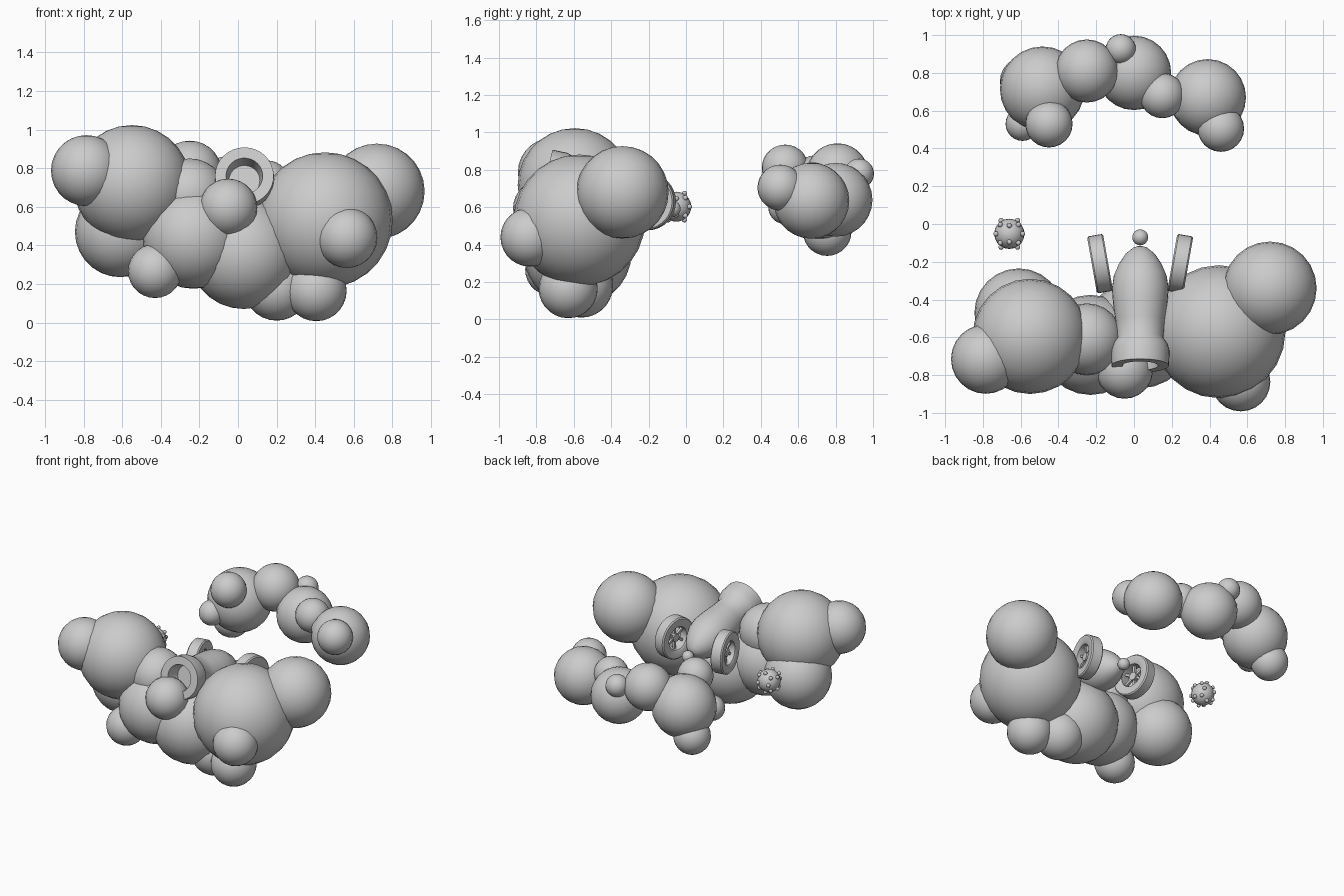
import bpy, math
from mathutils import Vector, Matrix

if "Cube" in bpy.data.objects:
    bpy.data.objects.remove(bpy.data.objects["Cube"])

grey = bpy.data.materials.new("plain grey")
grey.diffuse_color = (0.6, 0.6, 0.6, 1)
grey.use_nodes = True
grey.node_tree.nodes["Principled BSDF"].inputs["Base Color"].default_value = grey.diffuse_color


def finish(ob, name, angle=40):
    ob.name = name
    ob.data.materials.clear()
    ob.data.materials.append(grey)
    bpy.ops.object.select_all(action='DESELECT')
    ob.select_set(True)
    bpy.context.view_layer.objects.active = ob
    bpy.ops.object.shade_smooth_by_angle(angle=math.radians(angle))
    return ob


def ball(name, x, y, z, r, seg=24, rings=14):
    bpy.ops.mesh.primitive_uv_sphere_add(segments=seg, ring_count=rings, radius=r, location=(x, y, z))
    return finish(bpy.context.object, name)


def lathe(name, profile, matrix, steps=32, closed=False):
    """Revolve (radius, height) points about local z."""
    verts, faces, n = [], [], len(profile)
    for i in range(steps):
        a = math.tau * i / steps
        verts += [(r * math.cos(a), r * math.sin(a), h) for r, h in profile]
    for i in range(steps):
        j = (i + 1) % steps
        for k in range(n if closed else n - 1):
            m = (k + 1) % n
            faces.append((i * n + k, j * n + k, j * n + m, i * n + m))
    me = bpy.data.meshes.new(name)
    me.from_pydata(verts, [], faces)
    ob = bpy.data.objects.new(name, me)
    bpy.context.collection.objects.link(ob)
    ob.matrix_world = matrix
    bpy.context.view_layer.objects.active = ob
    ob.select_set(True)
    bpy.ops.object.mode_set(mode='EDIT')
    bpy.ops.mesh.select_all(action='SELECT')
    bpy.ops.mesh.remove_doubles(threshold=0.0001)
    bpy.ops.mesh.normals_make_consistent(inside=False)
    bpy.ops.object.mode_set(mode='OBJECT')
    return finish(ob, name)


# front cloud: right half, middle, left half
front_puffs = [
    (0.45, -0.57, 0.53, 0.352), (0.72, -0.34, 0.68, 0.247), (0.565, -0.835, 0.44, 0.157),
    (0.405, -0.63, 0.165, 0.158), (0.20, -0.56, 0.18, 0.17), (0.03, -0.58, 0.36, 0.29),
    (-0.23, -0.64, 0.44, 0.265), (-0.43, -0.72, 0.267, 0.14), (-0.05, -0.775, 0.595, 0.15),
    (-0.25, -0.61, 0.66, 0.19), (-0.55, -0.595, 0.718, 0.305), (-0.785, -0.715, 0.787, 0.184),
    (-0.61, -0.47, 0.47, 0.235)]
for p in front_puffs:
    ball("front_cloud_puff", *p)

# back cloud
back_puffs = [
    (-0.485, 0.715, 0.655, 0.225), (-0.25, 0.81, 0.775, 0.167), (0.0, 0.80, 0.64, 0.197),
    (0.39, 0.67, 0.635, 0.203), (0.46, 0.505, 0.705, 0.123), (0.15, 0.68, 0.72, 0.12),
    (0.29, 0.62, 0.67, 0.09), (-0.07, 0.925, 0.78, 0.08), (-0.45, 0.53, 0.81, 0.125),
    (-0.59, 0.53, 0.60, 0.09), (-0.58, 0.755, 0.47, 0.13)]
for p in back_puffs:
    ball("back_cloud_puff", *p)

# rocket body with open nozzle, nose pointing back and slightly down
axis = Vector((0, 0.97, -0.24)).normalized()
base = Vector((0.033, -0.75, 0.76))
body = [(0, 0.10), (0.08, 0.10), (0.095, 0), (0.152, 0), (0.155, 0.08), (0.145, 0.115),
        (0.122, 0.15), (0.13, 0.24), (0.144, 0.34), (0.15, 0.42), (0.14, 0.49),
        (0.115, 0.55), (0.08, 0.605), (0.04, 0.64), (0, 0.655)]
turn = axis.to_track_quat('Z', 'Y').to_matrix().to_4x4()
lathe("rocket_body", body, Matrix.Translation(base) @ turn)
ball("nose_knob", *(base + axis * 0.70), 0.042)

# side wheels: open rim, thin hub and spokes
rim = [(0.085, -0.035), (0.095, -0.043), (0.145, -0.043), (0.153, -0.035),
       (0.153, 0.035), (0.145, 0.043), (0.095, 0.043), (0.085, 0.035)]
for side, x in ((-1, -0.18), (1, 0.245)):
    m = (Matrix.Translation((x, -0.21, 0.63)) @ Matrix.Rotation(-side * math.radians(10), 4, 'Z')
         @ Matrix.Rotation(math.radians(90), 4, 'Y'))
    lathe("wheel_rim", rim, m, closed=True)
    lathe("wheel_hub", [(0, -0.02), (0.03, -0.02), (0.03, 0.02), (0, 0.02)], m, 16)
    for k in range(3):
        bpy.ops.mesh.primitive_cube_add(size=1)
        spoke = bpy.context.object
        spoke.matrix_world = (m @ Matrix.Rotation(math.pi * k / 3, 4, 'Z')
                              @ Matrix.Diagonal((0.18, 0.018, 0.018, 1)))
        finish(spoke, "wheel_spoke")

# spiked ball
centre = Vector((-0.66, -0.052, 0.603))
ball("spiked_ball", *centre, 0.08, 20, 12)
g = (1 + 5 ** 0.5) / 2
dirs = [d for a in (-1, 1) for b in (-g, g) for d in ((0, a, b), (a, b, 0), (b, 0, a))]
dirs += [(a, b, c) for a in (-1, 1) for b in (-1, 1) for c in (-1, 1)]
for d in dirs:
    ball("ball_spike", *(centre + Vector(d).normalized() * 0.083), 0.014, 10, 6)
